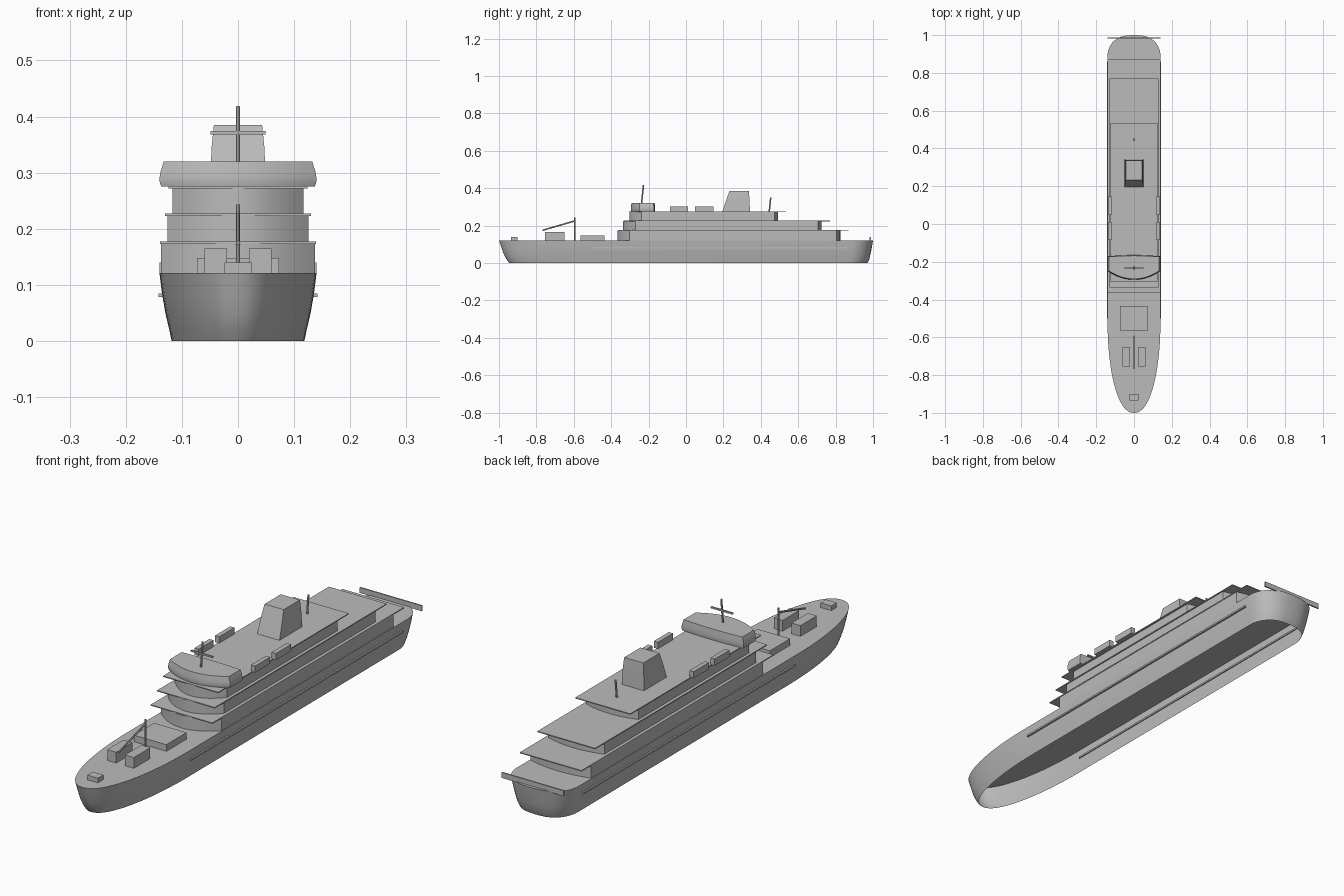
import bpy, bmesh, math
from mathutils import Vector

old = bpy.data.objects.get("Cube")
if old:
    bpy.data.objects.remove(old, do_unlink=True)

grey = bpy.data.materials.new("plain grey")
grey.use_nodes = True
COLOUR = (0.5, 0.5, 0.5, 1)
grey.diffuse_color = COLOUR
grey.node_tree.nodes["Principled BSDF"].inputs["Base Color"].default_value = COLOUR


def finish(name, bm, smooth=False):
    bmesh.ops.recalc_face_normals(bm, faces=bm.faces)
    mesh = bpy.data.meshes.new(name)
    bm.to_mesh(mesh)
    bm.free()
    mesh.materials.append(grey)
    obj = bpy.data.objects.new(name, mesh)
    bpy.context.collection.objects.link(obj)
    if smooth:
        bpy.ops.object.select_all(action="DESELECT")
        obj.select_set(True)
        bpy.context.view_layer.objects.active = obj
        bpy.ops.object.shade_smooth_by_angle(angle=math.radians(35))
    return obj


def loft(name, rings, bottom=True, smooth=True):
    """Skin closed rings of points from the lowest to the highest."""
    bm = bmesh.new()
    loops = [[bm.verts.new(p) for p in ring] for ring in rings]
    n = len(loops[0])
    for low, high in zip(loops, loops[1:]):
        for i in range(n):
            j = (i + 1) % n
            bm.faces.new((low[i], low[j], high[j], high[i]))
    bm.faces.new(loops[-1])
    if bottom:
        bm.faces.new(loops[0][::-1])
    finish(name, bm, smooth)


def box(name, x0, x1, y0, y1, z0, z1):
    rect = [(x0, y0), (x1, y0), (x1, y1), (x0, y1)]
    loft(name, [[(x, y, z) for x, y in rect] for z in (z0, z1)], smooth=False)


def pole(name, start, end, radius=0.004):
    a, b = Vector(start), Vector(end)
    bm = bmesh.new()
    bmesh.ops.create_cone(bm, cap_ends=True, segments=10, radius1=radius,
                          radius2=radius, depth=(b - a).length)
    turn = (b - a).to_track_quat("Z", "Y").to_matrix().to_4x4()
    bmesh.ops.transform(bm, matrix=turn, verts=bm.verts)
    bmesh.ops.translate(bm, vec=(a + b) / 2, verts=bm.verts)
    finish(name, bm, True)


def bowed_outline(half, y0, y1, bow0, bow1, steps=16):
    """Plan with straight sides and arched front and back ends."""
    pts = []
    for sign, y, bow in ((1, y0, bow0), (-1, y1, bow1)):
        for i in range(steps + 1):
            u = -1 + 2 * i / steps
            pts.append((sign * u * half, y + sign * bow * u * u))
    return pts


# Hull, open underneath, closed by the main deck
DECK = 0.121
BOW = 24
side = []
for i in range(BOW + 1):
    t = i / BOW
    side.append((0.14 * math.sin(t * math.pi / 2) ** 0.9, -1 + 0.48 * (1 - math.cos(t * math.pi / 2))))
for i in range(13):
    a = i / 12 * math.pi / 2
    side.append((0.14 * math.cos(a) ** 0.75 if i < 12 else 0, 0.89 + 0.11 * math.sin(a)))
plan = side + [(-x, y) for x, y in side[-2:0:-1]]
rings = []
for z, width, stem, stern in ((0, 0.845, -0.945, 0.97), (0.02, 0.875, -0.96, 0.98),
                              (0.05, 0.925, -0.976, 0.987), (0.085, 0.968, -0.988, 0.994),
                              (DECK, 1, -1, 1)):
    mid, length = (stem + stern) / 2, (stern - stem) / 2
    rings.append([(x * width, mid + y * length, z) for x, y in plan])
loft("hull", rings, bottom=False)

# Three stepped decks: bowed walls with a thin rectangular roof
tiers = (("lower", 0.137, -0.366, 0.825, DECK, 0.173, 0.139, -0.363, 0.87),
         ("middle", 0.126, -0.336, 0.725, 0.173, 0.223, 0.130, -0.335, 0.77),
         ("upper", 0.117, -0.303, 0.492, 0.223, 0.272, 0.124, -0.305, 0.535))
for name, half, y0, y1, z0, z1, roof, r0, r1 in tiers:
    outline = bowed_outline(half, y0, y1, 0.065, 0.02)
    loft(name + "_deck_walls", [[(x, y, z) for x, y in outline] for z in (z0, z1)])
    box(name + "_deck_roof", -roof, roof, r0, r1, z1, z1 + 0.004)

# Bridge with an arched front and a drawn-in top
outline = bowed_outline(0.14, -0.295, -0.165, 0.045, 0.006)
rings = []
for z, s in ((0.275, 0.975), (0.282, 0.995), (0.29, 1), (0.302, 0.985), (0.32, 0.945)):
    rings.append([(x * s, -0.22 + (y + 0.22) * s, z) for x, y in outline])
loft("bridge", rings)

# Funnel, raked at the front
funnel = ((0.275, 0.05, 0.195, 0.342), (0.345, 0.047, 0.218, 0.339), (0.385, 0.043, 0.232, 0.336))
loft("funnel", [[(-h, a, z), (h, a, z), (h, b, z), (-h, b, z)] for z, h, a, b in funnel], smooth=False)

# Parts in left and right pairs
for name, s in (("left", 1), ("right", -1)):
    def pair(part, x0, x1, *rest):
        box(name + part, min(s * x0, s * x1), max(s * x0, s * x1), *rest)
    pair("_rubbing_rail", 0.130, 0.142, -0.5, 0.86, 0.078, 0.085)
    pair("_front_life_raft", 0.118, 0.137, -0.085, 0.011, 0.275, 0.302)
    pair("_rear_life_raft", 0.118, 0.137, 0.048, 0.146, 0.275, 0.302)
    pair("_cargo_box", 0.02, 0.06, -0.755, -0.65, DECK, 0.165)

# Foredeck fittings and stern board
box("cargo_hatch", -0.073, 0.073, -0.565, -0.435, DECK, 0.148)
box("anchor_winch", -0.024, 0.024, -0.935, -0.9, DECK, 0.14)
box("stern_board", -0.14, 0.14, 0.982, 0.988, 0.118, 0.14)

# Masts
pole("foremast", (0, -0.596, DECK), (0, -0.594, 0.243))
pole("cargo_boom", (0, -0.767, 0.175), (0, -0.595, 0.225))
pole("bridge_mast", (0, -0.238, 0.318), (0, -0.227, 0.418))
box("bridge_mast_crossbar", -0.049, 0.049, -0.235, -0.228, 0.368, 0.374)
pole("aft_mast", (0, 0.445, 0.275), (0, 0.453, 0.35))
